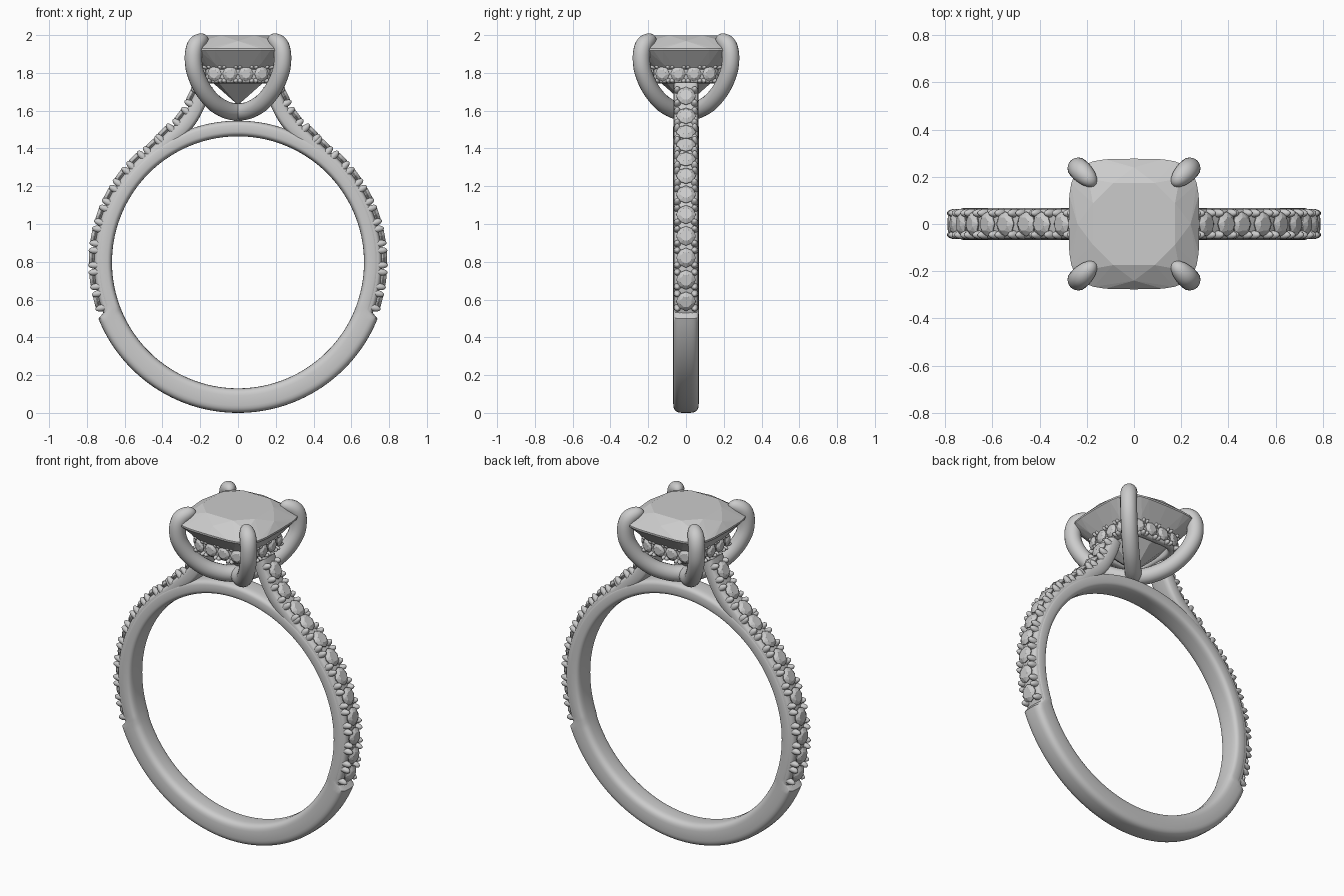
import bpy, bmesh, math
from mathutils import Vector

cube = bpy.data.objects.get("Cube")
if cube:
    bpy.data.objects.remove(cube)

metal = bpy.data.materials.new("silver_grey")
metal.use_nodes = True
GREY = (0.6, 0.6, 0.6, 1)
metal.diffuse_color = GREY
metal.node_tree.nodes["Principled BSDF"].inputs["Base Color"].default_value = GREY

CENTRE_Z = 0.797
Y = Vector((0, 1, 0))
Z = Vector((0, 0, 1))


def finish(bm, name, smooth=True):
    bmesh.ops.recalc_face_normals(bm, faces=bm.faces)
    mesh = bpy.data.meshes.new(name)
    bm.to_mesh(mesh)
    bm.free()
    mesh.materials.append(metal)
    ob = bpy.data.objects.new(name, mesh)
    bpy.context.collection.objects.link(ob)
    if smooth:
        bpy.ops.object.select_all(action='DESELECT')
        ob.select_set(True)
        bpy.context.view_layer.objects.active = ob
        bpy.ops.object.shade_smooth_by_angle(angle=math.radians(45))
    return ob


def power(value, exponent):
    return math.copysign(abs(value) ** exponent, value)


def sweep(bm, stations, roundness, closed=False, sides=20):
    """Skin superellipse sections: (centre, out, side, half depth, half width)."""
    rings = []
    for c, out, side, a, b in stations:
        ring = []
        for k in range(sides):
            t = math.tau * k / sides
            ring.append(bm.verts.new(c + out * a * power(math.cos(t), 2 / roundness)
                                     + side * b * power(math.sin(t), 2 / roundness)))
        rings.append(ring)
    pairs = list(zip(rings, rings[1:]))
    if closed:
        pairs.append((rings[-1], rings[0]))
    else:
        bm.faces.new(rings[0])
        bm.faces.new(rings[-1])
    for r, s in pairs:
        for k in range(sides):
            j = (k + 1) % sides
            bm.faces.new((r[k], r[j], s[j], s[k]))


def spline(points, steps):
    """Catmull-Rom curve through the points."""
    pts = [points[0] * 2 - points[1]] + points + [points[-1] * 2 - points[-2]]
    out = []
    for p, q, r, s in zip(pts, pts[1:], pts[2:], pts[3:]):
        for i in range(steps):
            t = i / steps
            out.append(0.5 * (2 * q + (r - p) * t + (2 * p - 5 * q + 4 * r - s) * t ** 2
                              + (3 * q - p - 3 * r + s) * t ** 3))
    return out + [points[-1]]


def tangent(pts, i):
    return (pts[min(i + 1, len(pts) - 1)] - pts[max(i - 1, 0)]).normalized()


def hull(bm, points):
    verts = [bm.verts.new(p) for p in points]
    res = bmesh.ops.convex_hull(bm, input=verts)
    bmesh.ops.delete(bm, geom=[v for v in res["geom_interior"]
                               if isinstance(v, bmesh.types.BMVert)], context='VERTS')


def small_stone(bm, c, out, u, v, r):
    """Round cut: table, girdle and point."""
    pts = [c - out * r * 0.7]
    for size, height, turn in ((0.58, 0.32, 0.5), (1, 0.02, 0), (1, -0.05, 0)):
        for k in range(8):
            t = math.tau * (k + turn) / 8
            pts.append(c + out * r * height + (u * math.cos(t) + v * math.sin(t)) * r * size)
    hull(bm, pts)


def claw(bm, c, out, u, v, r, length):
    """Rounded bead with its long axis along out."""
    res = bmesh.ops.create_uvsphere(bm, u_segments=12, v_segments=8, radius=1)
    for w in res["verts"]:
        x, y, z = w.co
        w.co = c + u * x * r + v * y * r + out * z * length


def claw_set(bm, c, out, u, v, du, dv, r, length):
    for a in (-1, 1):
        for b in (-1, 1):
            claw(bm, c + u * a * du + v * b * dv, out, u, v, r, length)


def on_circle(radius, degrees):
    t = math.radians(degrees)
    return Vector((radius * math.cos(t), 0, CENTRE_Z + radius * math.sin(t)))


# Finger band: thick plain base, thinner where the stones and bridge are
bm = bmesh.new()
stations = []
for deg in range(0, 360, 2):
    outer = 0.797 if 201 < deg < 339 else 0.75
    out = on_circle(1, deg) - Z * CENTRE_Z
    stations.append((on_circle((0.667 + outer) / 2, deg), out, Y, (outer - 0.667) / 2, 0.068))
sweep(bm, stations, 3.6, closed=True, sides=32)
finish(bm, "finger_band")

# Shoulders rising to the head, with a row of stones held by claws
right_guide = [on_circle(0.777, -15.5 + 8.65 * i) for i in range(9)]
right_guide += [Vector((x, 0, z)) for x, z in ((0.395, 1.49), (0.31, 1.575), (0.252, 1.68))]
start, end = on_circle(0.777, -21), Vector((0.225, 0, 1.755))
for sign, label in ((1, "left"), (-1, "right")):
    seats = [Vector((p.x * sign, 0, p.z)) for p in right_guide]
    ends = [Vector((p.x * sign, 0, p.z)) for p in (start, end)]
    guide = [ends[0]] + seats + [ends[1]]
    path = spline(guide, 6)
    body, stones, claws = bmesh.new(), bmesh.new(), bmesh.new()
    stations = []
    for i, p in enumerate(path):
        t = tangent(path, i)
        out = Vector((t.z, 0, -t.x)) * sign
        stations.append((p - out * 0.055, out, Y, 0.04, 0.065))
    sweep(body, stations, 4)
    for i, p in enumerate(seats):
        t = tangent(guide, i + 1)
        out = Vector((t.z, 0, -t.x)) * sign
        small_stone(stones, p - out * 0.004, out, t, Y, 0.052)
        claw_set(claws, p - out * 0.022, out, t, Y, 0.039, 0.046, 0.0185, 0.038)
    finish(body, label + "_shoulder")
    finish(stones, label + "_shoulder_stones", smooth=False)
    finish(claws, label + "_shoulder_claws")


def cushion(size, t, n=4.0):
    return Vector((size * power(math.cos(t), 2 / n), size * power(math.sin(t), 2 / n), 0))


# Gallery rail under the centre stone
RAIL = 0.2
RAIL_Z = 1.795
bm = bmesh.new()
stations = []
for k in range(64):
    p = cushion(RAIL, math.tau * k / 64, 3.6)
    out = Vector((power(p.x, 2.6), power(p.y, 2.6), 0)).normalized()
    stations.append((p - out * 0.03 + Z * RAIL_Z, out, Z, 0.022, 0.05))
sweep(bm, stations, 4, closed=True, sides=16)
finish(bm, "gallery_rail")

# Gallery stones, four to a side
stones, claws = bmesh.new(), bmesh.new()
for side in range(4):
    turn = math.tau * side / 4
    ct, st = math.cos(turn), math.sin(turn)
    for i in range(4):
        x = (i - 1.5) * 0.084
        y = -(RAIL ** 3.6 - abs(x) ** 3.6) ** (1 / 3.6)
        nx, ny = power(x, 2.6), power(y, 2.6)
        p = Vector((x * ct - y * st, x * st + y * ct, RAIL_Z))
        out = Vector((nx * ct - ny * st, nx * st + ny * ct, 0)).normalized()
        u = Z.cross(out)
        small_stone(stones, p - out * 0.003, out, u, Z, 0.04)
        claw_set(claws, p - out * 0.014, out, u, Z, 0.031, 0.037, 0.0135, 0.026)
finish(stones, "gallery_stones", smooth=False)
finish(claws, "gallery_claws")

# Centre stone: cushion cut
bm = bmesh.new()
points = [Vector((0, 0, 1.63))]
layers = ((0.185, 1.998, 8, 0.5, 2.6), (0.24, 1.968, 8, 0, 3.2), (0.277, 1.928, 32, 0, 4),
          (0.277, 1.918, 32, 0, 4), (0.225, 1.85, 8, 0.5, 3.2), (0.13, 1.745, 8, 0, 2.6))
for size, z, count, turn, n in layers:
    for k in range(count):
        points.append(cushion(size, math.tau * (k + turn) / count, n) + Z * z)
hull(bm, points)
finish(bm, "centre_stone", smooth=False)

# Four prongs curving up from the crossing below and closing over the corners
profile = ((0, 1.592), (0.06, 1.603), (0.13, 1.645), (0.19, 1.72), (0.228, 1.81),
           (0.236, 1.89), (0.224, 1.945), (0.195, 1.972), (0.165, 1.979))
bm = bmesh.new()
for sx in (-1, 1):
    for sy in (-1, 1):
        across = Vector((sx, -sy, 0)).normalized()
        path = spline([Vector((sx * d, sy * d, z)) for d, z in profile], 6)
        stations = []
        for i, p in enumerate(path):
            f = i / (len(path) - 1)
            r = 0.046 if f < 0.72 else 0.046 * math.sqrt(max(0.01, 1 - ((f - 0.72) / 0.285) ** 2))
            stations.append((p, tangent(path, i).cross(across), across, min(r, 0.046), r))
        sweep(bm, stations, 2, sides=16)
finish(bm, "prongs")
